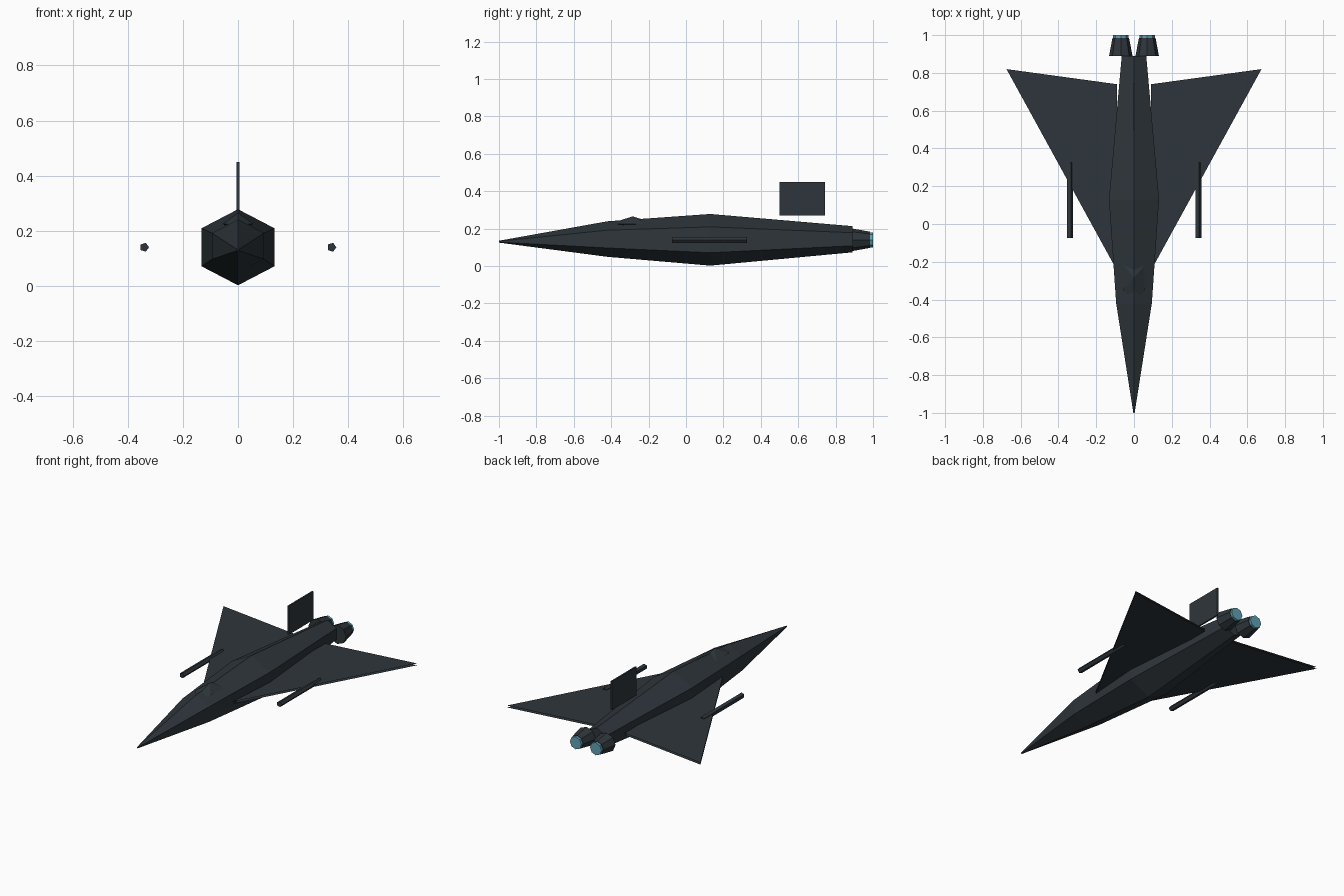
import bpy, bmesh, math
from mathutils import Matrix, Vector

if "Cube" in bpy.data.objects:
    bpy.data.objects.remove(bpy.data.objects["Cube"], do_unlink=True)


def material(name, rgb):
    m = bpy.data.materials.new(name)
    m.use_nodes = True
    colour = (*rgb, 1.0)
    m.diffuse_color = colour
    m.node_tree.nodes["Principled BSDF"].inputs["Base Color"].default_value = colour
    return m


hull_grey = material("dark slate", (0.027, 0.036, 0.043))
glow_blue = material("glow blue", (0.12, 0.36, 0.46))
AXIS_Z = 0.14


def finish(name, bm, mat):
    bmesh.ops.recalc_face_normals(bm, faces=bm.faces)
    mesh = bpy.data.meshes.new(name)
    bm.to_mesh(mesh)
    bm.free()
    mesh.materials.append(mat)
    obj = bpy.data.objects.new(name, mesh)
    bpy.context.collection.objects.link(obj)
    return obj


def loft(name, stations, sides, mat, x=0.0, turn=0.0):
    """Skin rings given as (y, centre z, x radius, z radius)."""
    bm = bmesh.new()
    rings = []
    for y, z, rx, rz in stations:
        angles = [turn + math.tau * i / sides for i in range(sides)]
        rings.append([bm.verts.new((x + rx * math.cos(a), y, z + rz * math.sin(a))) for a in angles])
    for a, b in zip(rings, rings[1:]):
        for i in range(sides):
            j = (i + 1) % sides
            bm.faces.new((a[i], a[j], b[j], b[i]))
    bm.faces.new(rings[0])
    bm.faces.new(rings[-1])
    return finish(name, bm, mat)


# Fuselage: six-sided spindle with a ridge along top and bottom
loft("fuselage", [(-1.0, 0.13, 0.004, 0.005), (-0.42, 0.144, 0.109, 0.095),
                  (0.13, AXIS_Z, 0.153, 0.138), (0.89, 0.143, 0.075, 0.07)],
     6, hull_grey, turn=math.pi / 6)

# Canopy: six-sided faceted blister
bm = bmesh.new()
bmesh.ops.create_uvsphere(bm, u_segments=6, v_segments=2, radius=1)
bmesh.ops.transform(bm, verts=bm.verts, matrix=Matrix.Translation((0, -0.285, 0.225))
                    @ Matrix.Diagonal((0.064, 0.13, 0.04, 1)))
finish("canopy", bm, hull_grey)

# Tail fin: thin upright plate
bm = bmesh.new()
bmesh.ops.create_cube(bm, size=1)
bmesh.ops.transform(bm, verts=bm.verts, matrix=Matrix.Translation((0, 0.622, 0.36))
                    @ Matrix.Diagonal((0.01, 0.245, 0.18, 1)))
finish("tail_fin", bm, hull_grey)

for side, label in ((1, "left"), (-1, "right")):
    # Delta wing: upper and lower skins with open edges
    bm = bmesh.new()
    for z in (0.134, 0.146):
        outline = [(0.09, -0.246), (0.675, 0.82), (0.09, 0.74)]
        face = bm.faces.new([bm.verts.new((side * px, py, z)) for px, py in outline])
        face.normal_update()
        if (face.normal.z > 0) != (z > AXIS_Z):
            face.normal_flip()
    mesh = bpy.data.meshes.new(label + "_wing")
    bm.to_mesh(mesh)
    bm.free()
    mesh.materials.append(hull_grey)
    bpy.context.collection.objects.link(bpy.data.objects.new(label + "_wing", mesh))

    # Gun barrel on the leading edge
    loft(label + "_barrel", [(-0.075, AXIS_Z, 0.017, 0.017), (0.325, AXIS_Z, 0.017, 0.017)],
         5, hull_grey, x=side * 0.34)

    # Engine nozzle and its glowing exhaust
    loft(label + "_nozzle", [(0.89, AXIS_Z, 0.062, 0.06), (0.985, AXIS_Z, 0.044, 0.043)],
         8, hull_grey, x=side * 0.07)
    loft(label + "_exhaust", [(0.98, AXIS_Z, 0.04, 0.04), (1.0, AXIS_Z, 0.04, 0.04)],
         8, glow_blue, x=side * 0.07)
